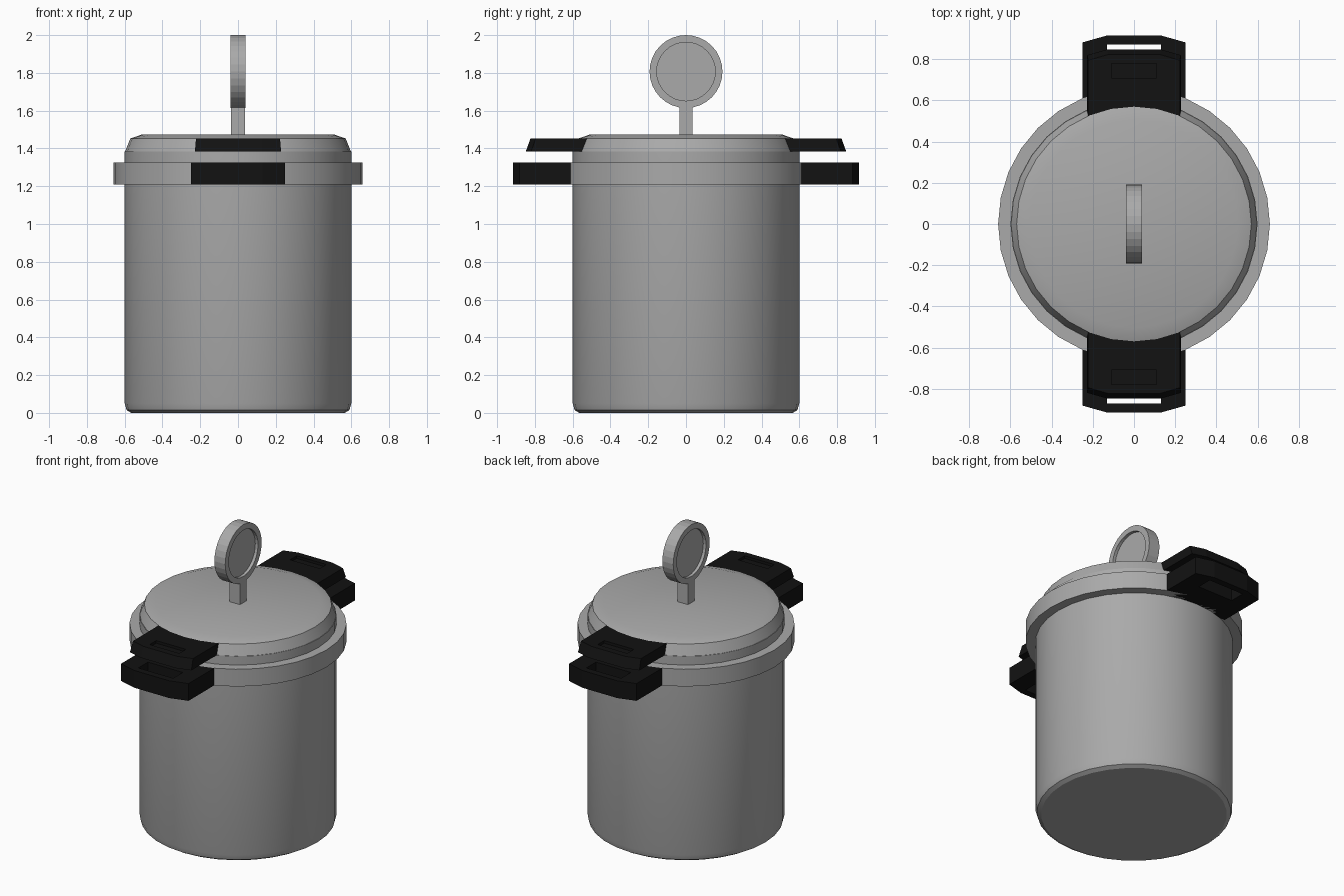
import bpy, bmesh, math
from mathutils import Matrix, Vector

old = bpy.data.objects.get("Cube")
if old:
    bpy.data.objects.remove(old, do_unlink=True)


def material(name, rgb):
    mat = bpy.data.materials.new(name)
    mat.use_nodes = True
    mat.diffuse_color = (*rgb, 1)
    mat.node_tree.nodes["Principled BSDF"].inputs["Base Color"].default_value = (*rgb, 1)
    return mat


steel = material("steel grey", (0.4, 0.4, 0.4))
black = material("handle black", (0.006, 0.006, 0.006))


def finish(name, bm, mat, smooth=False):
    bmesh.ops.recalc_face_normals(bm, faces=bm.faces)
    mesh = bpy.data.meshes.new(name)
    bm.to_mesh(mesh)
    bm.free()
    mesh.materials.append(mat)
    obj = bpy.data.objects.new(name, mesh)
    bpy.context.collection.objects.link(obj)
    bpy.ops.object.select_all(action="DESELECT")
    obj.select_set(True)
    bpy.context.view_layer.objects.active = obj
    if smooth:
        bpy.ops.object.shade_smooth_by_angle(angle=math.radians(30))
    return obj


def lathe(name, profile, mat, closed=False, smooth=True, transform=None):
    """Spin (radius, height) points around the z axis."""
    bm = bmesh.new()
    verts = [bm.verts.new((r, 0, z)) for r, z in profile]
    pairs = list(zip(verts, verts[1:]))
    if closed:
        pairs.append((verts[-1], verts[0]))
    edges = [bm.edges.new(p) for p in pairs]
    bmesh.ops.spin(bm, geom=verts + edges, cent=(0, 0, 0), axis=(0, 0, 1),
                   angle=2 * math.pi, steps=32)
    bmesh.ops.remove_doubles(bm, verts=bm.verts, dist=0.0005)
    if transform:
        bmesh.ops.transform(bm, matrix=transform, verts=bm.verts)
    return finish(name, bm, mat, smooth)


def prism(name, half, z0, z1, mat, side, taper=0.0):
    """Mirror a half outline across x, extrude it up and slope the outer end."""
    outline = half + [(-x, y) for x, y in reversed(half)]
    bm = bmesh.new()
    rings = []
    for z, t in ((z0, 0), (z1, taper)):
        rings.append([bm.verts.new((x * (1 - t), side * (y - t if y > 0.7 else y), z))
                      for x, y in outline])
    low, high = rings
    bm.faces.new(low)
    bm.faces.new(high)
    n = len(outline)
    for i in range(n):
        j = (i + 1) % n
        bm.faces.new((low[i], low[j], high[j], high[i]))
    return finish(name, bm, mat)


def cut(obj, cutter):
    mod = obj.modifiers.new("cut", "BOOLEAN")
    mod.operation = "DIFFERENCE"
    mod.object = cutter
    bpy.context.view_layer.objects.active = obj
    bpy.ops.object.modifier_apply(modifier=mod.name)
    bpy.data.objects.remove(cutter, do_unlink=True)


# Pot body, rim band and domed lid
lathe("pot_body", [(0, 0), (0.565, 0), (0.59, 0.015), (0.6, 0.05),
                   (0.6, 1.385), (0.55, 1.385)], steel)
lathe("rim_band", [(0.58, 1.21), (0.66, 1.21), (0.66, 1.326), (0.58, 1.326)],
      steel, closed=True)
lathe("lid", [(0.55, 1.385), (0.597, 1.385), (0.57, 1.453), (0.505, 1.475),
              (0, 1.475)], steel)

# Lid knob: square stem and upright disc with recessed faces
bm = bmesh.new()
bmesh.ops.create_cube(bm, size=1, matrix=Matrix.LocRotScale(
    Vector((0, 0, 1.545)), None, Vector((0.076, 0.068, 0.17))))
finish("knob_stem", bm, steel)
half_disc = [(0, 0.02), (0.155, 0.02), (0.155, 0.04), (0.193, 0.04)]
lathe("knob_disc", half_disc + [(r, -z) for r, z in reversed(half_disc)], steel,
      smooth=False,
      transform=Matrix.Translation((0, 0, 1.807)) @ Matrix.Rotation(math.pi / 2, 4, "Y"))

# Paired handles: slotted loops on the pot, recessed grips on the lid
for side, place in ((-1, "front"), (1, "back")):
    loop = prism(place + "_pot_handle", [(0.25, 0.56), (0.25, 0.882), (0.13, 0.916)],
                 1.21, 1.326, black, side)
    cut(loop, prism("slot_cutter", [(0.13, 0.77), (0.13, 0.872)], 1.1, 1.4, black, side))
    grip = prism(place + "_lid_handle", [(0.228, 0.5), (0.228, 0.82), (0.13, 0.848)],
                 1.385, 1.453, black, side, taper=0.025)
    cut(grip, prism("recess_cutter", [(0.11, 0.71), (0.11, 0.78)], 1.435, 1.5, black, side))
